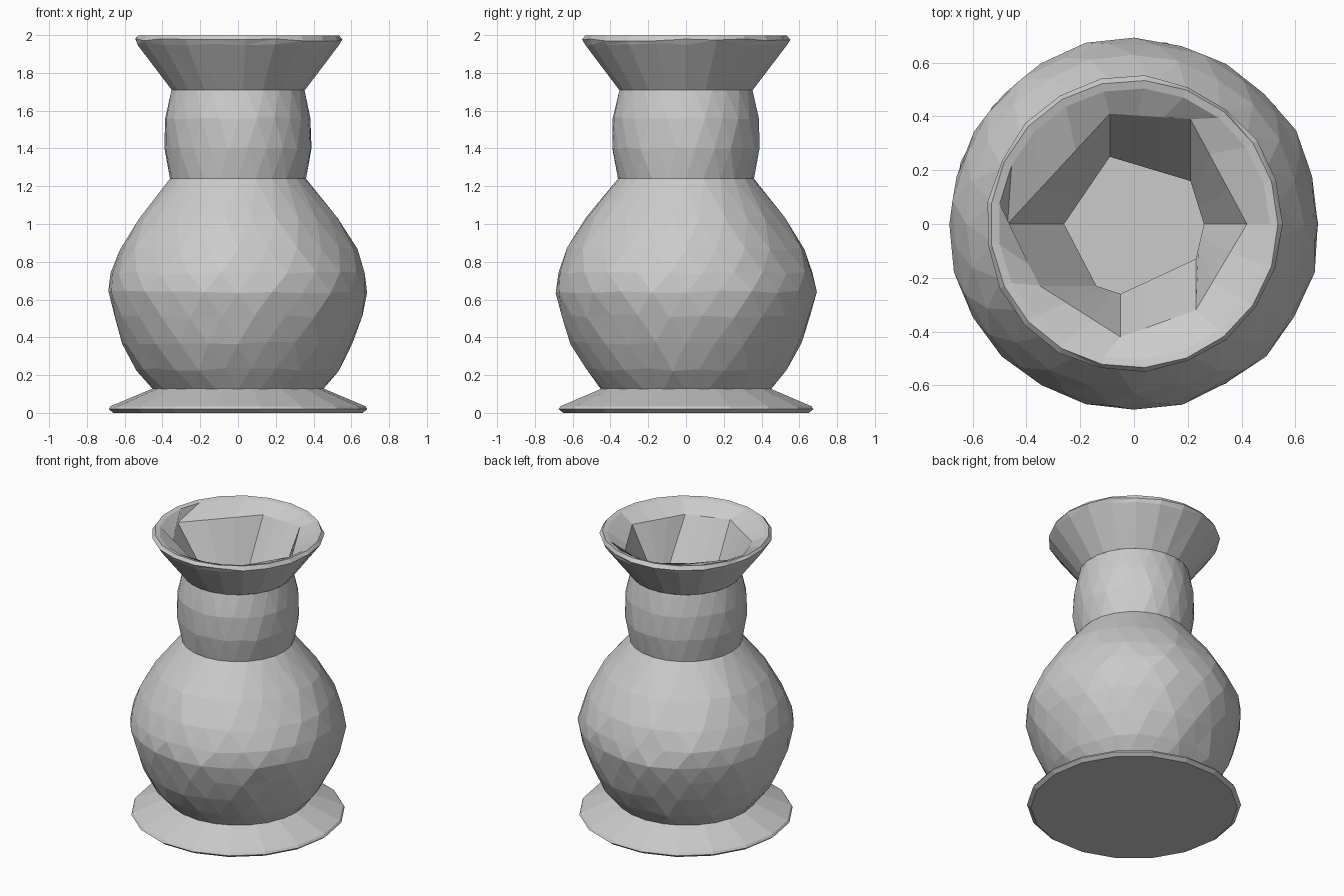
import bpy
import bmesh
import math
import random
from mathutils import Vector

random.seed(4)
cube = bpy.data.objects.get("Cube")
if cube:
    bpy.data.objects.remove(cube)

stone = bpy.data.materials.new("grey_stone")
stone.use_nodes = True
colour = (0.6, 0.6, 0.6, 1)
stone.diffuse_color = colour
stone.node_tree.nodes["Principled BSDF"].inputs["Base Color"].default_value = colour


def ring(radius, z, sides, shift=0.0, jitter=0.0):
    """Points of one horizontal ring, slightly uneven like chipped stone."""
    points = []
    for i in range(sides):
        a = math.tau * (i + shift) / sides
        r = radius + random.uniform(-jitter, jitter)
        h = z + random.uniform(-jitter, jitter)
        points.append(Vector((r * math.cos(a), r * math.sin(a), h)))
    return points


def faceted_ring(corners, z, steps=3):
    """Subdivided outline through a few corners."""
    points = []
    for (ax, ay), (bx, by) in zip(corners, corners[1:] + corners[:1]):
        for i in range(steps):
            t = i / steps
            points.append(Vector((ax + (bx - ax) * t, ay + (by - ay) * t, z)))
    return points


def skin(name, rings, cap_start=False, cap_end=False, triangles=True, flip=False):
    """Join rings into a flat shaded surface."""
    bm = bmesh.new()
    loops = [[bm.verts.new(p) for p in r] for r in rings]
    for low, high in zip(loops, loops[1:]):
        n = len(low)
        for i in range(n):
            j = (i + 1) % n
            bm.faces.new((low[i], low[j], high[j], high[i]))
    if cap_start:
        bm.faces.new(loops[0][::-1])
    if cap_end:
        bm.faces.new(loops[-1])
    if triangles:
        quads = [f for f in bm.faces if len(f.verts) == 4]
        bmesh.ops.triangulate(bm, faces=quads, quad_method='SHORT_EDGE')
    if flip:
        bmesh.ops.reverse_faces(bm, faces=bm.faces[:])
    mesh = bpy.data.meshes.new(name)
    bm.to_mesh(mesh)
    bm.free()
    mesh.materials.append(stone)
    obj = bpy.data.objects.new(name, mesh)
    bpy.context.collection.objects.link(obj)
    return obj


def turned(name, profile, sides, jitter):
    """Lathe with staggered rings; the end rings stay crisp."""
    rings = []
    for k, (r, z) in enumerate(profile):
        inner = 0 < k < len(profile) - 1
        rings.append(ring(r, z, sides, 0.5 * (k % 2), jitter if inner else 0))
    return skin(name, rings)


# Flared foot with a thin edge
skin("foot", [ring(0.66, 0.0, 18), ring(0.685, 0.02, 18), ring(0.675, 0.035, 18),
              ring(0.45, 0.13, 18)], cap_start=True)

# Round belly
turned("belly", [(0.45, 0.125), (0.535, 0.23), (0.61, 0.37), (0.66, 0.51), (0.69, 0.64),
                 (0.675, 0.74), (0.625, 0.87), (0.53, 1.03), (0.36, 1.24)], 24, 0.008)

# Bulging neck
turned("neck", [(0.36, 1.24), (0.388, 1.40), (0.388, 1.56), (0.355, 1.71)], 24, 0.006)

# Flared lip and its rolled edge
sides = 21
rim = ring(0.505, 1.99, sides)
skin("lip", [ring(0.355, 1.71, sides), ring(0.535, 1.95, sides, 0, 0.004),
             ring(0.55, 1.975, sides, 0, 0.006), ring(0.535, 1.998, sides), rim])

# Roughly cut hollow, seven sided at the throat
mouth = [(0.42, 0), (0.21, 0.39), (-0.09, 0.41), (-0.47, 0),
         (-0.35, -0.23), (-0.05, -0.42), (0.23, -0.32)]
throat = [(0.26, 0), (0.21, 0.16), (-0.09, 0.25), (-0.26, 0),
          (-0.14, -0.23), (-0.05, -0.26), (0.23, -0.13)]
skin("hollow", [rim, faceted_ring(mouth, 1.93), faceted_ring(throat, 1.62),
                faceted_ring(throat, 1.24), ring(0.54, 0.70, sides), ring(0.38, 0.22, sides)],
     cap_end=True, triangles=False, flip=True)

# Make the hollow face inward
hollow = bpy.data.objects["hollow"].data
floor = max(hollow.polygons, key=lambda f: len(f.vertices))
if floor.normal.z < 0:
    hollow.flip_normals()
